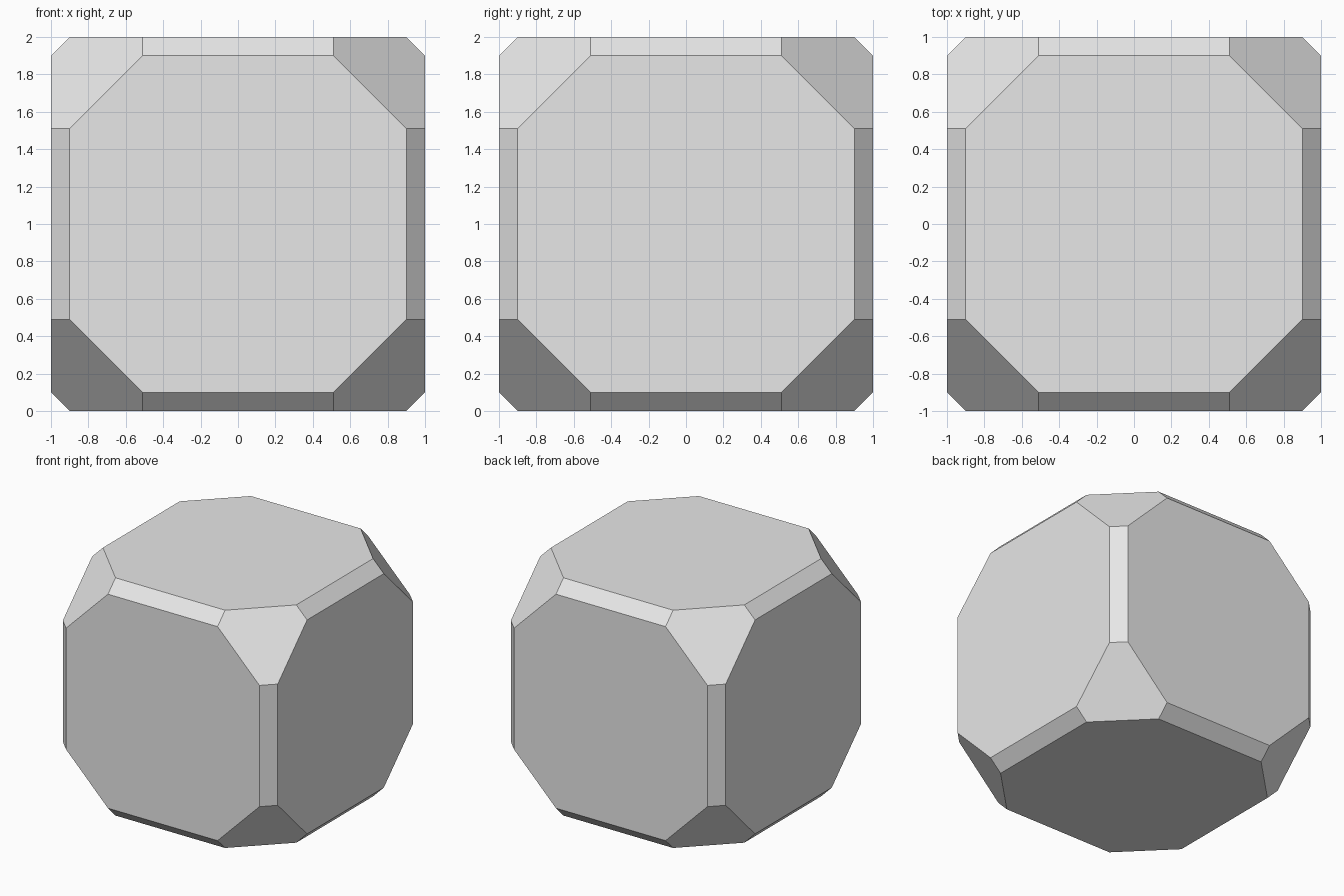
import bpy
import bmesh
from mathutils import Vector

HALF = 1.0      # half the side of the cube
EDGE = 1.9      # edge planes: |a| + |b| = EDGE
CORNER = 2.41   # corner planes: |x| + |y| + |z| = CORNER

# Remove the default object
default_cube = bpy.data.objects.get("Cube")
if default_cube:
    bpy.data.objects.remove(default_cube, do_unlink=True)

# Plain light grey
grey = bpy.data.materials.new("light_grey")
grey.use_nodes = True
grey.diffuse_color = (0.8, 0.8, 0.8, 1)
grey.node_tree.nodes["Principled BSDF"].inputs["Base Color"].default_value = (0.8, 0.8, 0.8, 1)


def slice_off(bm, direction, limit):
    """Cut away everything beyond the plane direction . p = limit and cap it."""
    normal = direction.normalized()
    point = normal * (limit / direction.length)
    cut = bmesh.ops.bisect_plane(
        bm, geom=bm.verts[:] + bm.edges[:] + bm.faces[:], dist=1e-5,
        plane_co=point, plane_no=normal, clear_outer=True)
    rim = [e for e in cut["geom_cut"] if isinstance(e, bmesh.types.BMEdge)]
    bmesh.ops.contextual_create(bm, geom=rim)


# Cube with its edges, then its corners, planed off
bm = bmesh.new()
bmesh.ops.create_cube(bm, size=2 * HALF)
signs = (-1, 0, 1)
directions = [Vector((x, y, z)) for x in signs for y in signs for z in signs]
for nonzero, limit in ((2, EDGE), (3, CORNER)):
    for d in directions:
        if sum(map(abs, d)) == nonzero:
            slice_off(bm, d, limit)

bmesh.ops.recalc_face_normals(bm, faces=bm.faces[:])
bmesh.ops.translate(bm, verts=bm.verts[:], vec=(0, 0, HALF))

mesh = bpy.data.meshes.new("bevelled_cube")
bm.to_mesh(mesh)
bm.free()
mesh.materials.append(grey)
body = bpy.data.objects.new("bevelled_cube", mesh)
bpy.context.collection.objects.link(body)
